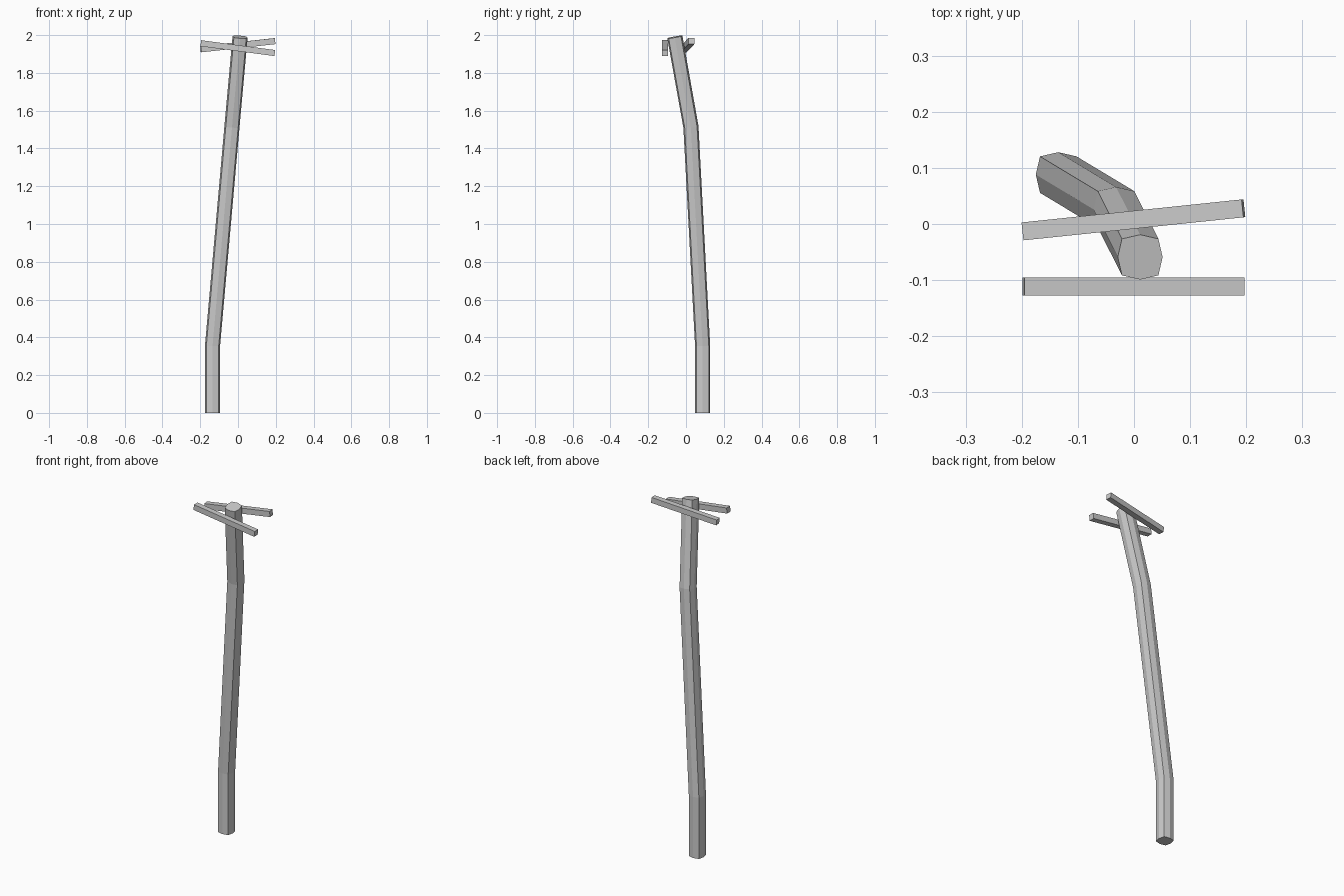
import bpy, bmesh
from mathutils import Vector, Matrix

if "Cube" in bpy.data.objects:
    bpy.data.objects.remove(bpy.data.objects["Cube"])


def finish(name, bm):
    bmesh.ops.recalc_face_normals(bm, faces=bm.faces[:])
    mesh = bpy.data.meshes.new(name)
    bm.to_mesh(mesh)
    bm.free()
    obj = bpy.data.objects.new(name, mesh)
    bpy.context.collection.objects.link(obj)
    return obj


# Crooked eight-sided pole: rings of (centre, slope of z along x, slope of z along y)
A, D = 0.04, 0.0325
SECTION = [(A, 0), (D, D), (0, A), (-D, D), (-A, 0), (-D, -D), (0, -A), (D, -D)]
RINGS = [((-0.135, 0.088, 0.0), 0, 0),
         ((-0.135, 0.088, 0.355), -0.04, 0.03),
         ((-0.032, 0.026, 1.515), -0.09, 0.12),
         ((0.011, -0.059, 1.99), -0.08, 0.18)]

bm = bmesh.new()
loops = []
for (cx, cy, cz), sx, sy in RINGS:
    loops.append([bm.verts.new((cx + x, cy + y, cz + sx * x + sy * y)) for x, y in SECTION])
for low, high in zip(loops, loops[1:]):
    for i in range(8):
        j = (i + 1) % 8
        bm.faces.new((low[i], low[j], high[j], high[i]))
bm.faces.new(loops[0])
bm.faces.new(loops[-1])
finish("pole", bm)


# Square crossbars running between two end points
def crossbar(name, start, end, size=0.032):
    start, end = Vector(start), Vector(end)
    along = (end - start).normalized()
    side = Vector((0, 0, 1)).cross(along).normalized()
    up = along.cross(side)
    rot = Matrix((along, side, up)).transposed().to_4x4()
    scale = Matrix.Diagonal(((end - start).length, size, size, 1))
    bm = bmesh.new()
    bmesh.ops.create_cube(bm, size=1, matrix=Matrix.Translation((start + end) / 2) @ rot @ scale)
    finish(name, bm)


crossbar("front_crossbar", (-0.197, -0.111, 1.957), (0.195, -0.111, 1.905))
crossbar("back_crossbar", (-0.197, -0.013, 1.925), (0.195, 0.028, 1.968))
